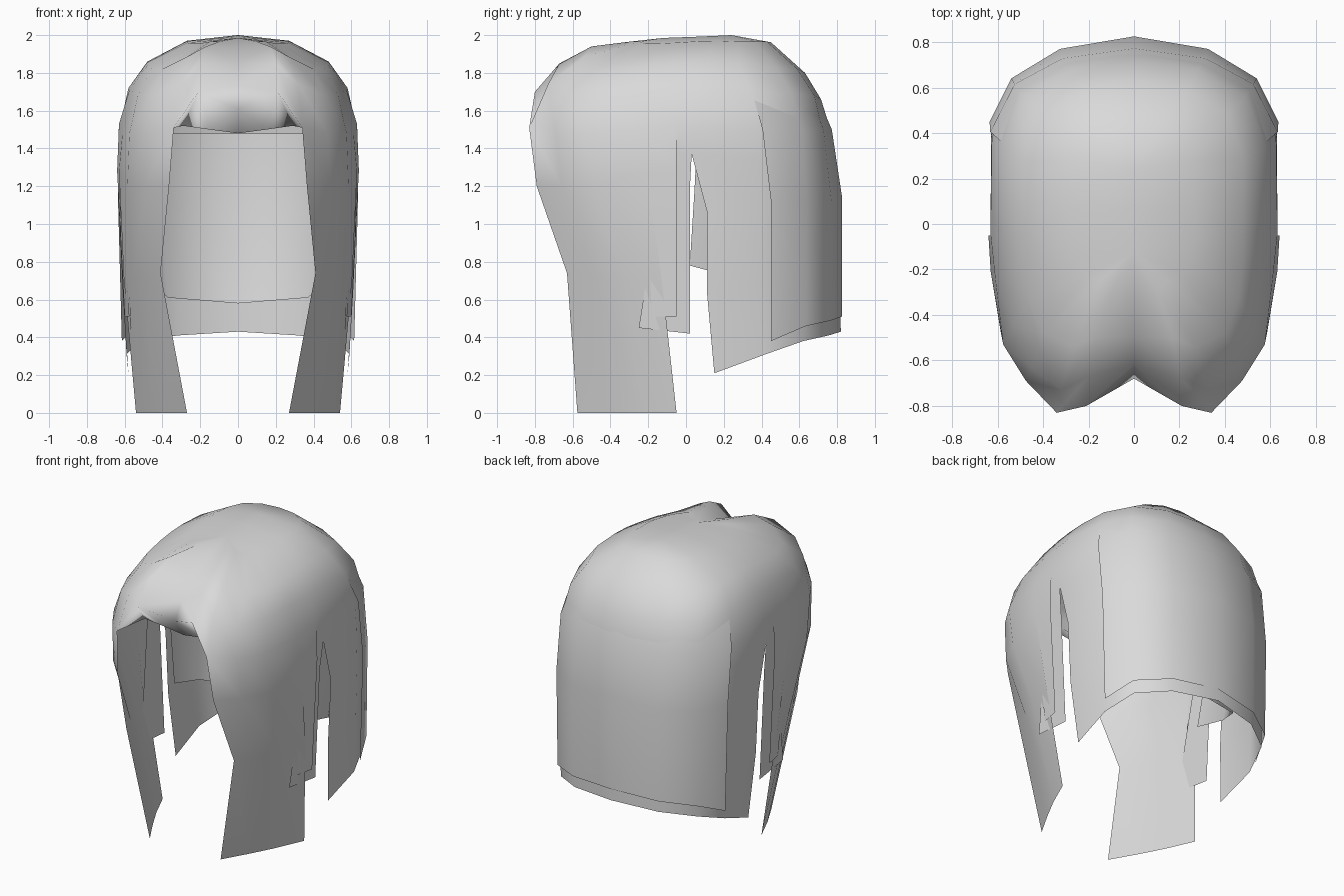
import bpy, bmesh, math
from mathutils import Vector

hair = bpy.data.materials.new("light_grey")
hair.diffuse_color = (0.7, 0.7, 0.7, 1)


def build(name, patches):
    """Loft rows of points into sheets, weld shared points and mirror across x."""
    bm = bmesh.new()
    for rows in patches:
        grid = [[bm.verts.new(p) for p in row] for row in rows]
        for a, b in zip(grid, grid[1:]):
            for i in range(len(a) - 1):
                f = bm.faces.new((a[i], a[i + 1], b[i + 1], b[i]))
                f.normal_update()
                if f.normal.dot(f.calc_center_median() - Vector((0, 0, 0.9))) < 0:
                    f.normal_flip()
    geo = bm.verts[:] + bm.edges[:] + bm.faces[:]
    copy = bmesh.ops.duplicate(bm, geom=geo)["geom"]
    for v in [g for g in copy if isinstance(g, bmesh.types.BMVert)]:
        v.co.x = -v.co.x
    bmesh.ops.reverse_faces(bm, faces=[g for g in copy if isinstance(g, bmesh.types.BMFace)])
    bmesh.ops.remove_doubles(bm, verts=bm.verts[:], dist=0.0005)
    bmesh.ops.dissolve_degenerate(bm, edges=bm.edges[:], dist=0.0005)
    me = bpy.data.meshes.new(name)
    bm.to_mesh(me)
    bm.free()
    me.materials.append(hair)
    for p in me.polygons:
        p.use_smooth = True
    ob = bpy.data.objects.new(name, me)
    bpy.context.collection.objects.link(ob)
    return ob


# Cap: rings spreading from the crown, front parting round to back centre
ridge = [(0, -.12, 1.985)] * 5 + [(0, .07, 1.992)] * 2 + [(0, .24, 2.0)] * 5
ring1 = [(0, -.3, 1.94), (.1, -.3, 1.965), (.15, -.25, 1.965), (.21, -.22, 1.955),
         (.25, -.15, 1.955), (.27, -.05, 1.96), (.27, .07, 1.968), (.27, .17, 1.97),
         (.26, .28, 1.965), (.22, .37, 1.965), (.12, .43, 1.965), (0, .45, 1.962)]
ring2 = [(0, -.5, 1.85), (.17, -.50, 1.94), (.27, -.54, 1.885), (.40, -.48, 1.82),
         (.46, -.33, 1.825), (.48, -.16, 1.84), (.48, -.04, 1.855), (.48, .08, 1.86),
         (.48, .28, 1.85), (.41, .48, 1.83), (.23, .59, 1.82), (0, .63, 1.80)]
ring3 = [(0, -.62, 1.73), (.2, -.67, 1.85), (.32, -.73, 1.74), (.45, -.63, 1.69),
         (.53, -.45, 1.68), (.56, -.22, 1.70), (.575, -.05, 1.71), (.58, .06, 1.72),
         (.58, .34, 1.70), (.49, .56, 1.69), (.28, .68, 1.68), (0, .715, 1.66)]
rim = [(0, -.68, 1.61), (.21, -.80, 1.70), (.34, -.83, 1.51), (.475, -.69, 1.48),
       (.575, -.53, 1.48), (.61, -.24, 1.50), (.63, -.05, 1.53), (.63, .04, 1.50),
       (.625, .38, 1.50), (.52, .61, 1.50), (.31, .72, 1.50), (0, .765, 1.50)]
cap = [ridge, ring1, ring2, ring3, rim]

# Long front lock, slit from the side lock below this shared point
slit = (.63, -.21, 1.28)
front_lock = [rim[2:6],
              [(.365, -.79, 1.2), (.49, -.66, 1.2), (.585, -.48, 1.2), slit],
              [(.41, -.63, .74), (.48, -.48, .72), (.555, -.32, .72), (.605, -.13, .72)],
              [(.27, -.575, 0), (.365, -.41, 0), (.455, -.24, 0), (.54, -.05, 0)]]

# Narrow side lock, and a wider one tucked beneath it
side_lock = [rim[5:7], [slit, (.64, -.05, 1.28)],
             [(.60, -.20, .9), (.62, -.05, .9)], [(.575, -.18, .51), (.60, -.05, .51)]]
gap_top = (.63, .03, 1.37)
under_lock = [rim[6:8], [(.615, -.10, 1.37), gap_top],
              [(.60, -.14, 1.15), (.61, .02, 1.18)], [(.565, -.25, .45), (.575, .02, .42)]]

# Back curtain, hem rising towards the rear centre
back = [rim[7:],
        [gap_top, (.628, .39, 1.35), (.525, .62, 1.35), (.315, .735, 1.35), (0, .785, 1.35)],
        [(.63, .11, 1.07), (.628, .40, 1.07), (.53, .63, 1.07), (.32, .755, 1.07), (0, .81, 1.07)],
        [(.61, .11, .65), (.61, .41, .68), (.525, .625, .70), (.32, .755, .70), (0, .81, .70)],
        [(.58, .15, .21), (.59, .42, .31), (.52, .62, .38), (.32, .755, .41), (0, .82, .43)]]

# Fringe folded under between the two front lobes
fringe = [rim[:3], [(0, -.59, 1.48), (.15, -.59, 1.50), (.29, -.60, 1.52)]]

build("hair_shell", [cap, front_lock, side_lock, under_lock, back, fringe])

# Outer layer lying over the back curtain, its top tucked into the cap
build("outer_back_layer", [[
    [(.57, .35, 1.70), (.48, .55, 1.69), (.27, .66, 1.68), (0, .70, 1.67)],
    [(.632, .405, 1.5), (.525, .615, 1.5), (.315, .728, 1.5), (0, .772, 1.5)],
    [(.635, .45, 1.12), (.54, .64, 1.12), (.325, .77, 1.12), (0, .825, 1.15)],
    [(.615, .45, .38), (.535, .635, .46), (.325, .77, .49), (0, .825, .51)]]])

# Inner layer at the nape
build("inner_back_layer", [[
    [(.57, .06, 1.48), (.55, .35, 1.48), (.42, .56, 1.48), (0, .66, 1.48)],
    [(.55, .045, 1.18), (.54, .32, 1.15), (.42, .56, 1.1), (0, .68, 1.08)],
    [(.50, .02, .78), (.49, .28, .71), (.37, .52, .61), (0, .62, .58)]]])
